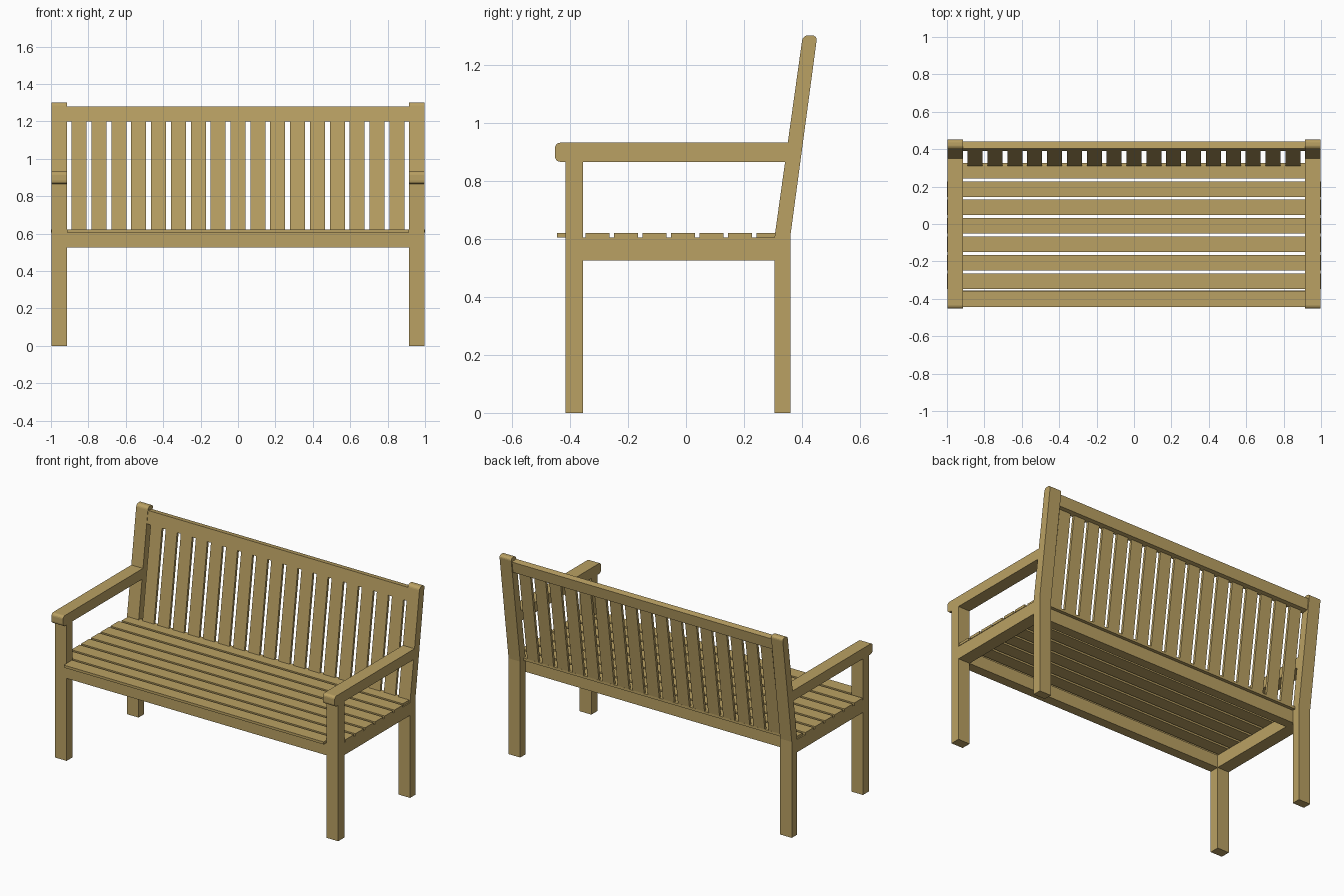
import bpy, bmesh
from math import pi, sin, cos
from mathutils import Vector

cube = bpy.data.objects.get("Cube")
if cube:
    bpy.data.objects.remove(cube, do_unlink=True)

wood = bpy.data.materials.new("warm_wood")
wood.use_nodes = True
COLOUR = (0.49, 0.355, 0.125, 1)
wood.diffuse_color = COLOUR
wood.node_tree.nodes["Principled BSDF"].inputs["Base Color"].default_value = COLOUR


def prism(name, profile, x0, x1):
    """Extrude a (y, z) side profile from x0 to x1."""
    bm = bmesh.new()
    face = bm.faces.new([bm.verts.new((x0, y, z)) for y, z in profile])
    ext = bmesh.ops.extrude_face_region(bm, geom=[face])
    verts = [v for v in ext["geom"] if isinstance(v, bmesh.types.BMVert)]
    bmesh.ops.translate(bm, verts=verts, vec=(x1 - x0, 0, 0))
    bmesh.ops.recalc_face_normals(bm, faces=bm.faces)
    mesh = bpy.data.meshes.new(name)
    bm.to_mesh(mesh)
    bm.free()
    mesh.materials.append(wood)
    obj = bpy.data.objects.new(name, mesh)
    bpy.context.collection.objects.link(obj)
    return obj


def rect(y0, y1, z0, z1):
    return [(y0, z0), (y1, z0), (y1, z1), (y0, z1)]


def rounded(prev, corner, nxt, r=0.018, steps=4):
    """Points of a rounded profile corner."""
    c = Vector(corner)
    a = c + (Vector(prev) - c).normalized() * r
    b = c + (Vector(nxt) - c).normalized() * r
    centre = a + b - c
    angles = [pi / 2 * i / steps for i in range(steps + 1)]
    return [tuple(centre + (a - centre) * cos(t) + (b - centre) * sin(t)) for t in angles]


INNER, OUTER = 0.915, 0.997
BEND = 0.61                      # height where the back starts to lean
RAIL_Z = (0.525, 0.605)
SLAT_TOP = 0.621


def lean(z, depth=0.0):
    """Point on the leaning back plane, set back by depth."""
    return (0.306 + 0.14 * (z - BEND) + depth, z)


# End frames: leg, bent back post, armrest and side rail
front, rear = lean(1.302), lean(1.302, 0.05)
post = [(0.306, 0), (0.36, 0), (0.36, BEND)]
post += rounded((0.36, BEND), rear, front) + rounded(rear, front, lean(BEND))
post.append(lean(BEND))

tip_low, tip_high = (-0.452, 0.866), (-0.452, 0.932)
arm = [(0.345, 0.866), (0.354, 0.932)]
arm += rounded(arm[1], tip_high, tip_low) + rounded(tip_high, tip_low, arm[0])

for side, s in (("left", 1), ("right", -1)):
    span = (s * INNER, s * OUTER)
    prism(f"{side}_front_leg", rect(-0.416, -0.355, 0, 0.866), *span)
    prism(f"{side}_back_post", post, *span)
    prism(f"{side}_armrest", arm, *span)
    prism(f"{side}_side_rail", rect(-0.355, 0.306, *RAIL_Z), *span)

# Seat rails
prism("front_rail", rect(-0.416, -0.355, *RAIL_Z), -INNER, INNER)
prism("rear_rail", rect(0.246, 0.306, *RAIL_Z), -INNER, INNER)

# Seat slats; the first fits between the legs, the others lie over the side rails
for i in range(8):
    y = -0.445 + i * 0.0984
    half = INNER if i == 0 else 0.99 if i == 7 else 1.0
    prism(f"seat_slat_{i + 1}", rect(y, y + 0.083, RAIL_Z[1], SLAT_TOP), -half, half)

# Leaning top rail
prism("top_rail", [lean(1.2, 0.003), lean(1.206, 0.043), lean(1.275, 0.043),
                   lean(1.281, 0.003)], -INNER, INNER)

# Upright back slats
for i in range(17):
    x = (i - 8) * 0.1062
    prism(f"back_slat_{i + 1}", [lean(SLAT_TOP, 0.003), lean(SLAT_TOP, 0.019),
                                 lean(1.203, 0.019), lean(1.2, 0.003)],
          x - 0.04, x + 0.04)
